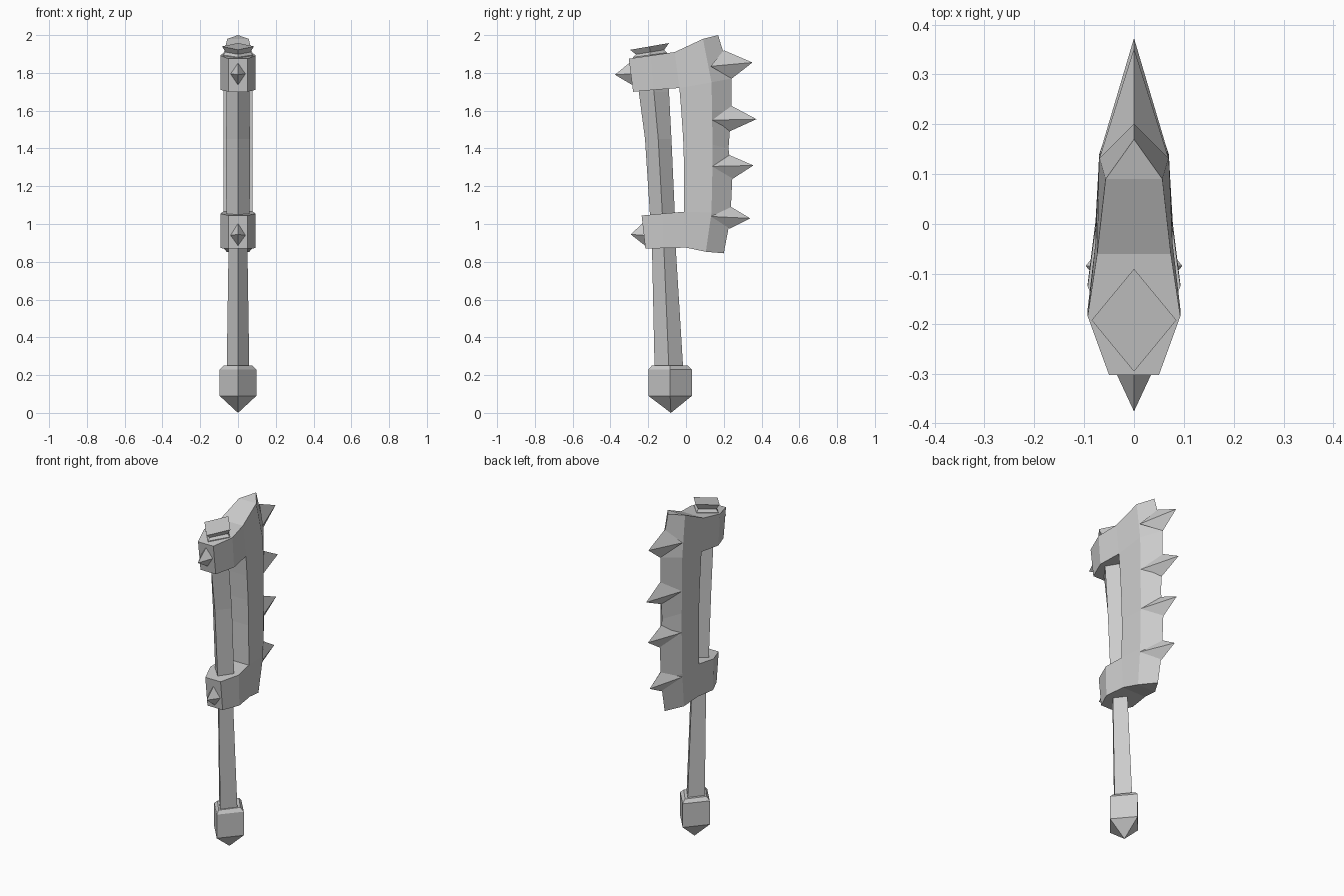
import bpy, bmesh

old = bpy.data.objects.get("Cube")
if old:
    bpy.data.objects.remove(old, do_unlink=True)

grey = bpy.data.materials.new("stone_grey")
grey.use_nodes = True
colour = (0.6, 0.6, 0.6, 1)
grey.diffuse_color = colour
grey.node_tree.nodes["Principled BSDF"].inputs["Base Color"].default_value = colour


def finish(bm, name):
    bmesh.ops.recalc_face_normals(bm, faces=bm.faces)
    mesh = bpy.data.meshes.new(name)
    bm.to_mesh(mesh)
    bm.free()
    mesh.materials.append(grey)
    bpy.context.collection.objects.link(bpy.data.objects.new(name, mesh))


def bridge(bm, a, b, skip=()):
    """Join two rings of verts with quads."""
    for i in range(len(a)):
        if i not in skip:
            j = (i + 1) % len(a)
            bm.faces.new((a[i], a[j], b[j], b[i]))


def diamond_loft(name, rings, tip=None):
    """Rings are (centre y, z, half width x, half depth y, tilt)."""
    bm = bmesh.new()
    loops = []
    for y, z, hx, hy, tilt in rings:
        pts = [(hx, y, z), (0, y + hy, z + tilt), (-hx, y, z), (0, y - hy, z - tilt)]
        loops.append([bm.verts.new(p) for p in pts])
    for a, b in zip(loops, loops[1:]):
        bridge(bm, a, b)
    bm.faces.new(loops[-1])
    if tip:
        point = bm.verts.new(tip)
        for i in range(4):
            bm.faces.new((loops[0][i], loops[0][i - 1], point))
    else:
        bm.faces.new(loops[0])
    finish(bm, name)


def spike(name, side, upper, lower, tip, half):
    """Four-sided spike; points are (y, z) in the middle plane."""
    bm = bmesh.new()
    ring = [bm.verts.new(p) for p in
            [(half, *side), (0, *upper), (-half, *side), (0, *lower)]]
    point = bm.verts.new((0, *tip))
    for i in range(4):
        bm.faces.new((ring[i - 1], ring[i], point))
    bm.faces.new(ring)
    finish(bm, name)


# Handle, pommel and cap
diamond_loft("handle", [
    (-0.09, 0.22, 0.06, 0.076, 0), (-0.117, 0.87, 0.05, 0.063, 0),
    (-0.125, 1.05, 0.062, 0.066, 0), (-0.147, 1.45, 0.063, 0.07, 0),
    (-0.17, 1.7, 0.06, 0.08, 0), (-0.185, 1.86, 0.06, 0.08, 0)])
diamond_loft("pommel", [
    (-0.084, 0.09, 0.097, 0.115, 0), (-0.084, 0.23, 0.097, 0.115, 0),
    (-0.086, 0.25, 0.075, 0.095, 0)], tip=(0, -0.08, 0))
diamond_loft("handle_cap", [
    (-0.19, 1.87, 0.08, 0.09, 0.01), (-0.19, 1.895, 0.08, 0.09, 0.012),
    (-0.19, 1.91, 0.065, 0.075, 0.012), (-0.193, 1.94, 0.085, 0.103, 0.018)])

# Axe head: blade sections of inner corner, ridge and cutting edge as (x, y, z)
sections = [
    ((0.078, 0.0, 0.875), (0.06, 0.105, 0.853), (0.2, 0.845)),
    ((0.078, -0.01, 1.065), (0.07, 0.135, 1.06), (0.235, 1.03)),
    ((0.077, -0.01, 1.3), (0.07, 0.14, 1.3), (0.245, 1.24)),
    ((0.077, -0.015, 1.45), (0.07, 0.14, 1.42), (0.225, 1.4)),
    ((0.077, -0.025, 1.6), (0.07, 0.138, 1.6), (0.24, 1.6)),
    ((0.077, -0.035, 1.72), (0.07, 0.135, 1.75), (0.24, 1.77)),
    ((0.074, -0.06, 1.91), (0.057, 0.09, 1.98), (0.17, 2.0))]
bm = bmesh.new()
loops = []
for inner, ridge, edge in sections:
    pts = [inner, ridge, (0, *edge)]
    pts += [(-x, y, z) for x, y, z in (ridge, inner)]
    loops.append([bm.verts.new(p) for p in pts])
last = len(loops) - 2
for i, (a, b) in enumerate(zip(loops, loops[1:])):
    # The inner face stays open where a clamp arm grows out
    bridge(bm, a, b, skip=(4,) if i in (0, last) else ())
for end in (loops[0], loops[-1]):
    a, b, c, d, e = end
    bm.faces.new((a, b, d, e))
    bm.faces.new((b, c, d))


def clamp(low, high, steps):
    """Arm from the blade; steps are (half width, low y, low z, high y, high z)."""
    ring = [low[0], low[4], high[4], high[0]]
    for w, y0, z0, y1, z1 in steps:
        pts = [(w, y0, z0), (-w, y0, z0), (-w, y1, z1), (w, y1, z1)]
        new = [bm.verts.new(p) for p in pts]
        bridge(bm, ring, new)
        ring = new
    bm.faces.new(ring)


clamp(loops[0], loops[1], [(0.093, -0.12, 0.872, -0.125, 1.055),
                           (0.05, -0.215, 0.87, -0.235, 1.045)])
clamp(loops[last], loops[-1], [(0.093, -0.17, 1.71, -0.185, 1.892),
                               (0.05, -0.28, 1.7, -0.303, 1.875)])
finish(bm, "axe_head")

# Spikes along the cutting edge
for n, points in enumerate([
        ((0.132, 1.04), (0.24, 1.09), (0.232, 0.975), (0.34, 1.03)),
        ((0.139, 1.305), (0.23, 1.365), (0.248, 1.24), (0.357, 1.31)),
        ((0.137, 1.55), (0.242, 1.625), (0.23, 1.49), (0.373, 1.555)),
        ((0.13, 1.835), (0.2, 1.92), (0.242, 1.77), (0.352, 1.855))], 1):
    spike(f"blade_spike_{n}", *points, half=0.07)

# Spikes on the clamp fronts
spike("lower_clamp_spike", (-0.222, 0.94), (-0.228, 1.005), (-0.216, 0.885), (-0.293, 0.945), 0.04)
spike("upper_clamp_spike", (-0.29, 1.795), (-0.297, 1.855), (-0.283, 1.735), (-0.376, 1.79), 0.04)
